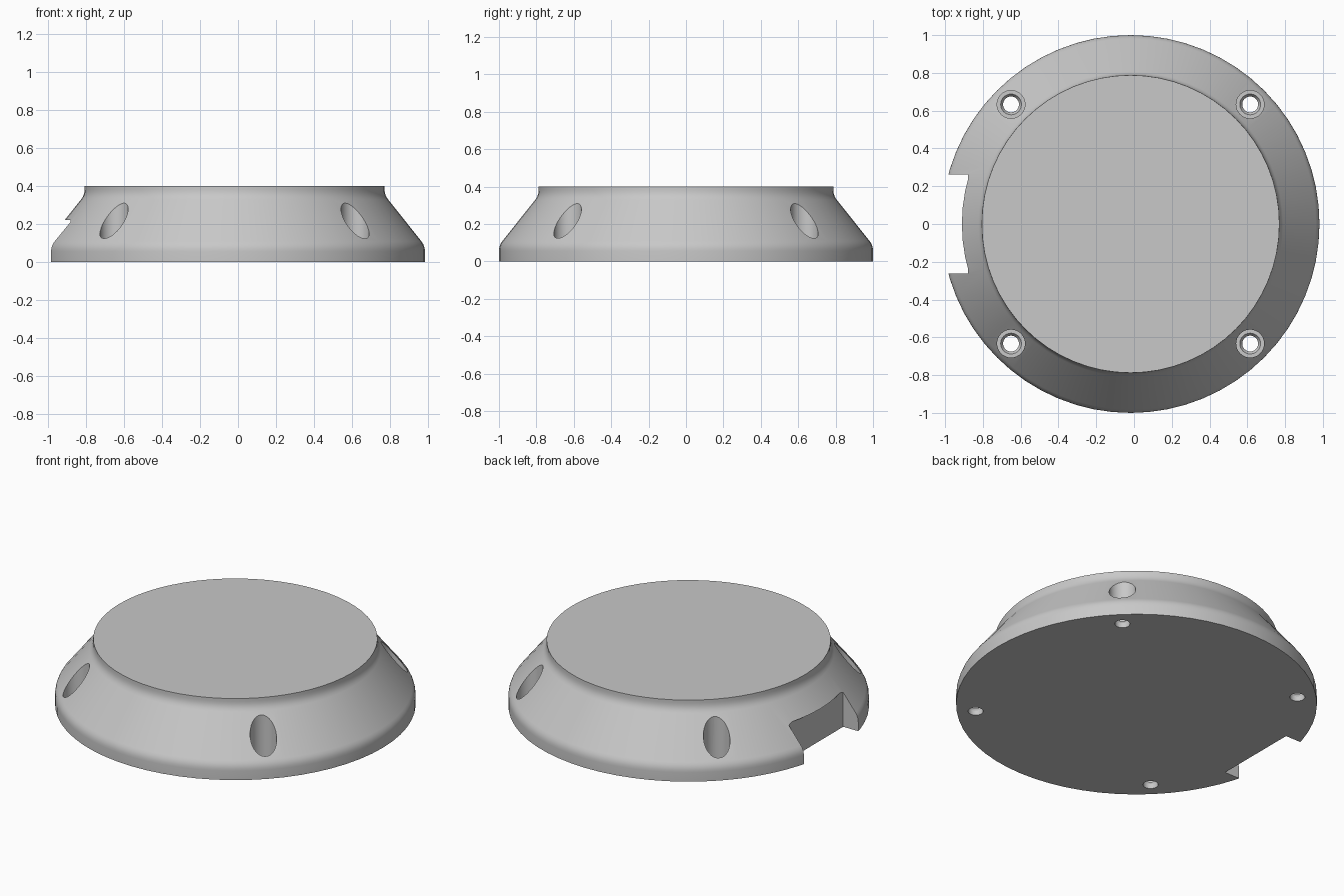
import bpy
import bmesh
from math import pi
from mathutils import Vector

CENTRE_X = -0.018      # axis of the round body
HOLE_OFFSET = 0.633    # screw holes sit on the diagonals

cube = bpy.data.objects.get("Cube")
if cube:
    bpy.data.objects.remove(cube, do_unlink=True)

grey = bpy.data.materials.new("light grey")
grey.use_nodes = True
colour = (0.58, 0.58, 0.58, 1)
grey.diffuse_color = colour
grey.node_tree.nodes["Principled BSDF"].inputs["Base Color"].default_value = colour


def make_object(name, bm, location):
    bmesh.ops.recalc_face_normals(bm, faces=bm.faces)
    mesh = bpy.data.meshes.new(name)
    bm.to_mesh(mesh)
    bm.free()
    mesh.materials.append(grey)
    obj = bpy.data.objects.new(name, mesh)
    obj.location = location
    bpy.context.collection.objects.link(obj)
    return obj


def lathe(name, profile, steps, location):
    """Turn a profile of (radius, height) points about the z axis."""
    bm = bmesh.new()
    rim = [bm.verts.new((r, 0, z)) for r, z in profile]
    edges = [bm.edges.new(pair) for pair in zip(rim, rim[1:])]
    bmesh.ops.spin(bm, geom=rim + edges, cent=(0, 0, 0), axis=(0, 0, 1),
                   angle=2 * pi, steps=steps)
    bmesh.ops.remove_doubles(bm, verts=bm.verts, dist=0.0001)
    # Turn the end fans into single flat caps
    for z in (profile[0][1], profile[-1][1]):
        centre = [v for v in bm.verts if v.co.xy.length < 0.001 and abs(v.co.z - z) < 0.001]
        bmesh.ops.dissolve_verts(bm, verts=centre)
    return make_object(name, bm, location)


def fillet(before, corner, after, size, steps=4):
    """Round a profile corner with a short curve."""
    before, corner, after = Vector(before), Vector(corner), Vector(after)
    a = corner + (before - corner).normalized() * size
    b = corner + (after - corner).normalized() * size
    points = []
    for i in range(steps + 1):
        t = i / steps
        points.append(tuple(a.lerp(corner, t).lerp(corner.lerp(b, t), t)))
    return points


# Round body: short skirt, sloping side, short neck
base, shoulder, neck, top = (1, 0), (1, 0.086), (0.788, 0.352), (0.788, 0.4)
profile = [(0, 0), base]
profile += fillet(base, shoulder, neck, 0.03)
profile += fillet(shoulder, neck, top, 0.03)
profile += [top, (0, 0.4)]
body = lathe("round_base", profile, 64, (CENTRE_X, 0, 0))

# Counterbored screw holes
hole = [(0, -0.1), (0.042, -0.1), (0.042, 0.03), (0.055, 0.05),
        (0.074, 0.05), (0.074, 0.6), (0, 0.6)]
cutters = [lathe("screw_hole_cutter", hole, 32,
                 (CENTRE_X + sx * HOLE_OFFSET, sy * HOLE_OFFSET, 0))
           for sx in (-1, 1) for sy in (-1, 1)]

# Square notch low on one side
bm = bmesh.new()
bmesh.ops.create_cube(bm, size=1)
bmesh.ops.scale(bm, vec=(0.4, 0.526, 0.44), verts=bm.verts)
cutters.append(make_object("notch_cutter", bm, (-1.08, 0, 0)))

# Cut the holes and notch, then discard the cutters
bpy.context.view_layer.objects.active = body
for cutter in cutters:
    cutter.hide_render = True
    cut = body.modifiers.new("cut", 'BOOLEAN')
    cut.operation = 'DIFFERENCE'
    cut.solver = 'EXACT'
    cut.object = cutter
    bpy.ops.object.modifier_apply(modifier=cut.name)
    bpy.data.objects.remove(cutter, do_unlink=True)

bpy.ops.object.select_all(action='DESELECT')
body.select_set(True)
bpy.ops.object.shade_smooth_by_angle(angle=pi / 6)
